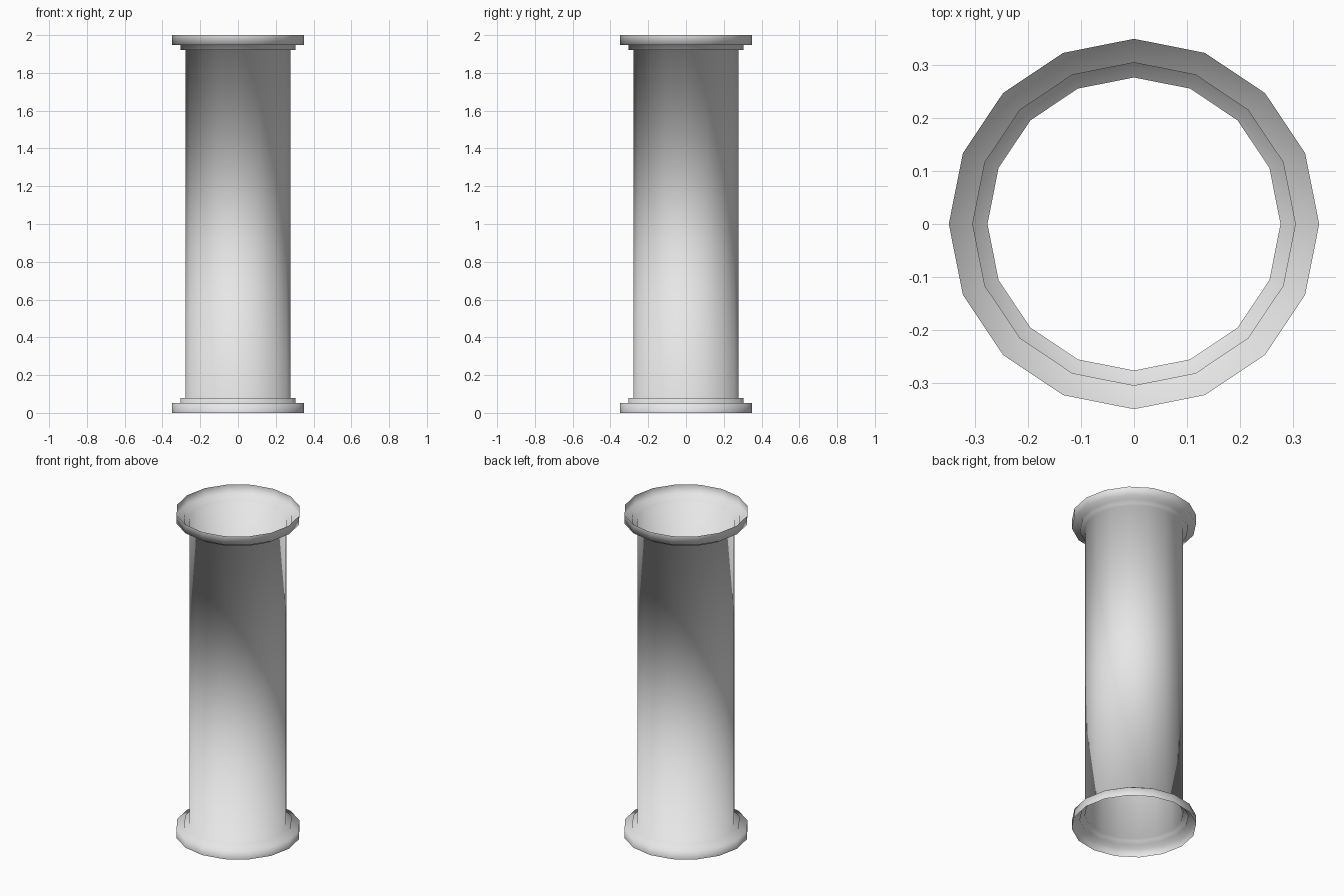
import bpy
import bmesh
from math import cos, sin, tau

cube = bpy.data.objects.get("Cube")
if cube:
    bpy.data.objects.remove(cube, do_unlink=True)

SIDES = 16
HEIGHT = 2.0

# Single plain grey material
grey = bpy.data.materials.new("light_grey")
grey.use_nodes = True
colour = (0.8, 0.8, 0.8, 1.0)
grey.diffuse_color = colour
grey.node_tree.nodes["Principled BSDF"].inputs["Base Color"].default_value = colour

# Stepped lower end: flange, collar, pipe wall (radius, height)
lower = [(0.35, 0.0), (0.35, 0.053), (0.305, 0.053), (0.305, 0.08), (0.277, 0.08)]
profile = lower + [(r, HEIGHT - z) for r, z in reversed(lower)]


def lathe(name, points, material):
    """Turn a profile into an open, smooth shaded shell."""
    bm = bmesh.new()
    rings = [[bm.verts.new((r * cos(tau * i / SIDES), r * sin(tau * i / SIDES), z))
              for i in range(SIDES)] for r, z in points]
    for low, high in zip(rings, rings[1:]):
        for i in range(SIDES):
            j = (i + 1) % SIDES
            face = bm.faces.new((low[i], low[j], high[j], high[i]))
            face.smooth = True
    mesh = bpy.data.meshes.new(name)
    bm.to_mesh(mesh)
    bm.free()
    mesh.materials.append(material)
    obj = bpy.data.objects.new(name, mesh)
    bpy.context.collection.objects.link(obj)
    return obj


# Open pipe with a collar and flange at each end
lathe("flanged_pipe", profile, grey)
